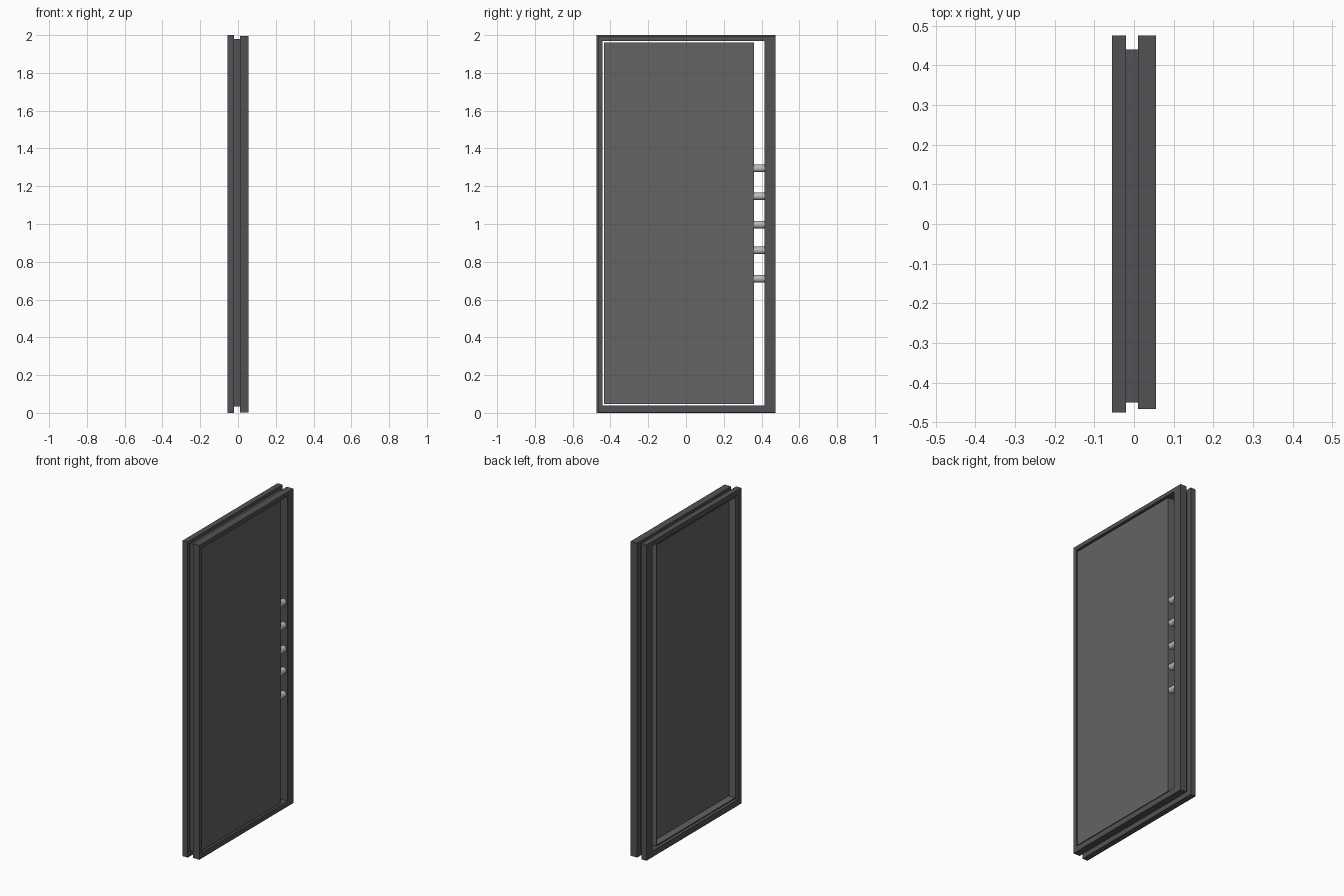
import bpy, bmesh
from math import pi
from mathutils import Matrix

if "Cube" in bpy.data.objects:
    bpy.data.objects.remove(bpy.data.objects["Cube"])


def material(name, rgb):
    m = bpy.data.materials.new(name)
    m.diffuse_color = (*rgb, 1)
    m.use_nodes = True
    m.node_tree.nodes["Principled BSDF"].inputs["Base Color"].default_value = m.diffuse_color
    return m


def add_object(name, bm, mat):
    bmesh.ops.recalc_face_normals(bm, faces=bm.faces)
    me = bpy.data.meshes.new(name)
    bm.to_mesh(me)
    bm.free()
    me.materials.append(mat)
    ob = bpy.data.objects.new(name, me)
    bpy.context.collection.objects.link(ob)
    return ob


def rect_sweep(name, loops, mat):
    """Closed ring: rectangles (x, y0, y1, z0, z1) bridged in cyclic order."""
    bm = bmesh.new()
    rings = [[bm.verts.new((x, y, z)) for y, z in
              ((y0, z0), (y1, z0), (y1, z1), (y0, z1))]
             for x, y0, y1, z0, z1 in loops]
    for a, b in zip(rings, rings[1:] + rings[:1]):
        for i in range(4):
            j = (i + 1) % 4
            bm.faces.new((a[i], a[j], b[j], b[i]))
    return add_object(name, bm, mat)


frame_mat = material("frame_grey", (0.085, 0.086, 0.093))
panel_mat = material("panel_grey", (0.125, 0.125, 0.125))
steel_mat = material("steel", (0.5, 0.5, 0.49))

# Door frame: two flanges joined by a narrower web
back = (-0.475, 0.475, 0.0, 2.0)
web = (-0.45, 0.44, 0.033, 1.98)
front = (-0.466, 0.475, 0.003, 1.995)
opening = (-0.441, 0.416, 0.038, 1.97)
rect_sweep("door_frame", [
    (-0.055, *back), (-0.02, *back), (-0.02, *web), (0.01, *web),
    (0.01, *front), (0.055, *front), (0.055, *opening), (-0.055, *opening),
], frame_mat)

# Door leaf: solid slab with a thin return lip around its rear face
bm = bmesh.new()
bmesh.ops.create_cube(bm, size=1, matrix=Matrix.Translation((0.025, -0.0375, 1.003))
                      @ Matrix.Diagonal((0.05, 0.795, 1.914, 1)))
rear = [f for f in bm.faces if f.calc_center_median().x < 0.01]
inset = bmesh.ops.inset_region(bm, faces=rear, thickness=0.006, use_even_offset=True)
lip = bmesh.ops.extrude_face_region(bm, geom=inset["faces"])
for v in [g for g in lip["geom"] if isinstance(g, bmesh.types.BMVert)]:
    v.co.x -= 0.045
bmesh.ops.delete(bm, geom=inset["faces"], context='FACES_ONLY')
add_object("door_leaf", bm, panel_mat)

# Locking bolts between the leaf and the frame
for i, z in enumerate((0.71, 0.86, 0.997, 1.147, 1.294)):
    bm = bmesh.new()
    bmesh.ops.create_cone(bm, cap_ends=True, segments=24, radius1=0.02, radius2=0.02,
                          depth=0.075, matrix=Matrix.Translation((0.028, 0.3875, z))
                          @ Matrix.Rotation(pi / 2, 4, 'X'))
    for f in bm.faces:
        f.smooth = len(f.verts) == 4
    add_object(f"lock_bolt_{i + 1}", bm, steel_mat)
